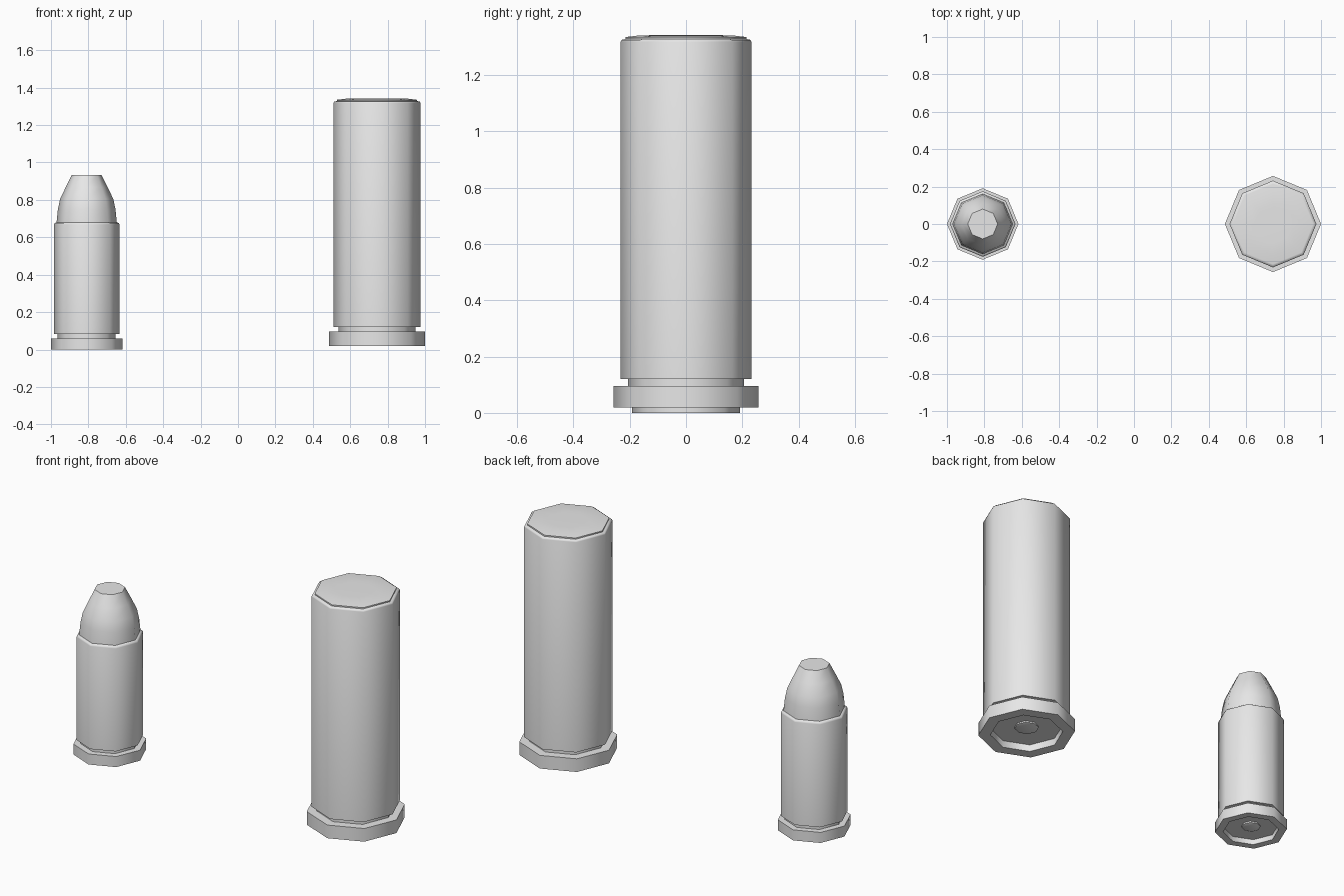
import bpy, bmesh, math

cube = bpy.data.objects.get("Cube")
if cube:
    bpy.data.objects.remove(cube, do_unlink=True)

SIDES = 8

metal = bpy.data.materials.new("plain_grey_metal")
metal.use_nodes = True
GREY = (0.8, 0.8, 0.8, 1.0)
metal.diffuse_color = GREY
metal.node_tree.nodes["Principled BSDF"].inputs["Base Color"].default_value = GREY


def lathe(name, profile, x, z=0.0):
    """Turn a (radius, height) profile into a capped eight-sided solid."""
    bm = bmesh.new()
    rings = []
    for r, h in profile:
        rings.append([bm.verts.new((r * math.cos(i * math.tau / SIDES),
                                    r * math.sin(i * math.tau / SIDES), h))
                      for i in range(SIDES)])
    for low, high in zip(rings, rings[1:]):
        for i in range(SIDES):
            j = (i + 1) % SIDES
            bm.faces.new((low[i], low[j], high[j], high[i]))
    bm.faces.new(rings[0][::-1])
    bm.faces.new(rings[-1])
    bmesh.ops.recalc_face_normals(bm, faces=bm.faces)
    mesh = bpy.data.meshes.new(name)
    bm.to_mesh(mesh)
    bm.free()
    mesh.materials.append(metal)
    obj = bpy.data.objects.new(name, mesh)
    obj.location = (x, 0, z)
    bpy.context.collection.objects.link(obj)
    bpy.ops.object.select_all(action='DESELECT')
    obj.select_set(True)
    bpy.context.view_layer.objects.active = obj
    bpy.ops.object.shade_smooth_by_angle(angle=math.radians(60))
    return obj


def base(rim, rim_top, groove, groove_top, body, hole, primer, depth):
    """Underside with recessed primer, flanged rim and extractor groove."""
    return [(primer * 0.8, depth - 0.012), (primer, depth - 0.008),
            (primer, depth), (hole, depth), (hole, 0), (rim, 0),
            (rim, rim_top), (groove, rim_top), (groove, groove_top),
            (body, groove_top)]


# Small round: case and blunt bullet
SMALL_X = -0.809
lathe("small_case",
      base(0.191, 0.06, 0.155, 0.082, 0.175, 0.148, 0.05, 0.03)
      + [(0.175, 0.668), (0.172, 0.676), (0.162, 0.68)], SMALL_X)
lathe("small_bullet",
      [(0.162, 0.67), (0.16, 0.69), (0.154, 0.75), (0.142, 0.805),
       (0.112, 0.868), (0.08, 0.932)], SMALL_X)

# Large round: long case and crimped flat top
LARGE_X, LARGE_Z = 0.743, 0.02
lathe("large_case",
      base(0.257, 0.075, 0.206, 0.1, 0.232, 0.193, 0.064, 0.04)
      + [(0.232, 1.298), (0.229, 1.305), (0.215, 1.308)], LARGE_X, LARGE_Z)
lathe("large_top",
      [(0.215, 1.3), (0.215, 1.315), (0.165, 1.321), (0.1, 1.322)],
      LARGE_X, LARGE_Z)
